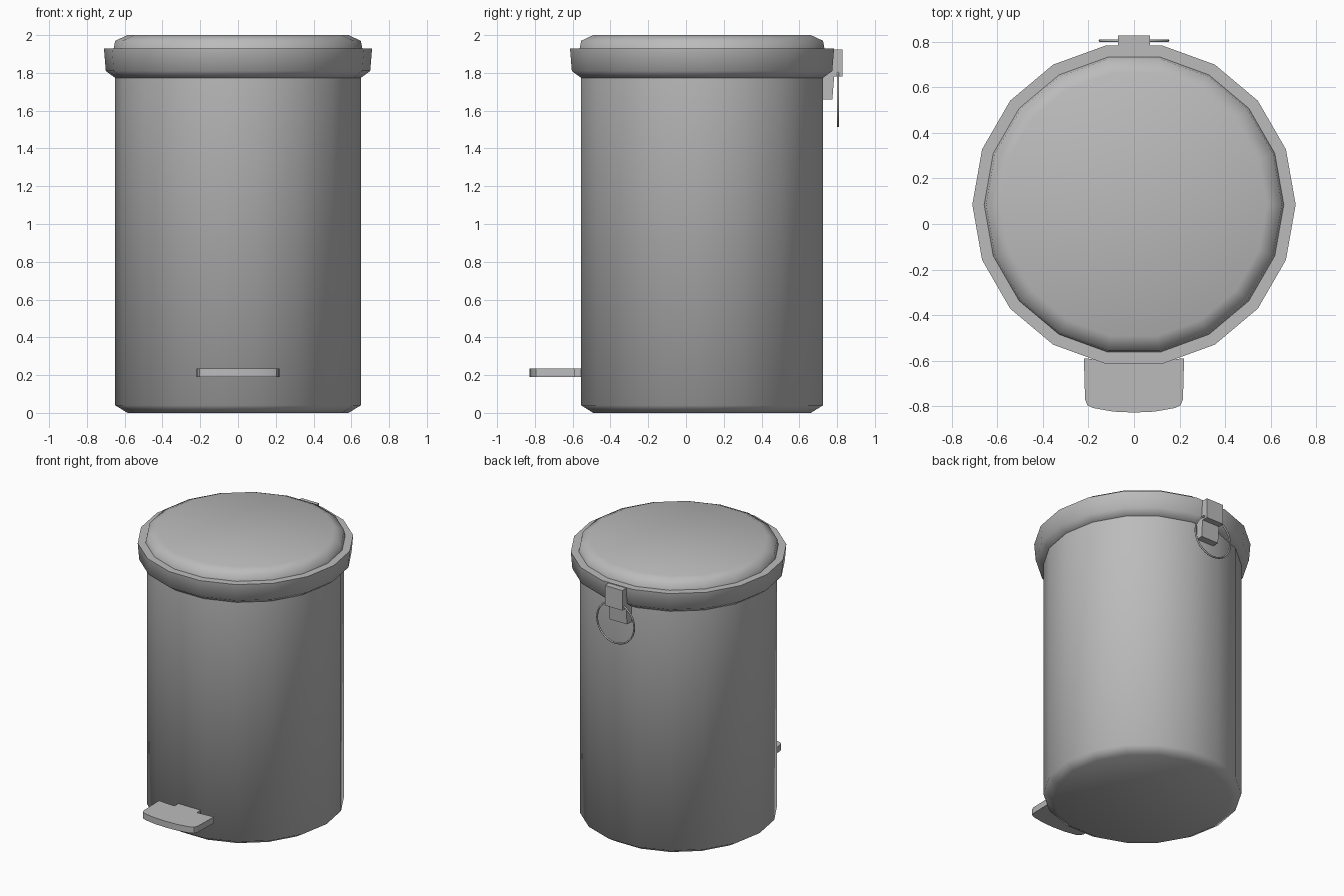
import bpy, bmesh, math
from math import sin, cos, radians

old = bpy.data.objects.get("Cube")
if old:
    bpy.data.objects.remove(old, do_unlink=True)

SIDES = 18
CENTRE_Y = 0.085

grey = bpy.data.materials.new("grey_metal")
grey.use_nodes = True
grey.diffuse_color = (0.5, 0.5, 0.5, 1)
grey.node_tree.nodes["Principled BSDF"].inputs["Base Color"].default_value = (0.5, 0.5, 0.5, 1)


def finish(name, bm, smooth=None):
    bmesh.ops.recalc_face_normals(bm, faces=bm.faces[:])
    mesh = bpy.data.meshes.new(name)
    bm.to_mesh(mesh)
    bm.free()
    mesh.materials.append(grey)
    ob = bpy.data.objects.new(name, mesh)
    bpy.context.collection.objects.link(ob)
    if smooth:
        bpy.ops.object.select_all(action='DESELECT')
        ob.select_set(True)
        bpy.context.view_layer.objects.active = ob
        bpy.ops.object.shade_smooth_by_angle(angle=radians(smooth))
    return ob


def lathe(name, profile):
    """Closed turned solid from (radius, height) points."""
    bm = bmesh.new()
    rings = []
    for r, z in profile:
        angles = [2 * math.pi * i / SIDES for i in range(SIDES)]
        rings.append([bm.verts.new((r * cos(a), CENTRE_Y + r * sin(a), z)) for a in angles])
    for low, high in zip(rings, rings[1:]):
        for i in range(SIDES):
            j = (i + 1) % SIDES
            bm.faces.new((low[i], low[j], high[j], high[i]))
    bm.faces.new(rings[0][::-1])
    bm.faces.new(rings[-1])
    return finish(name, bm, 62)


def prism(name, outline, depth, smooth=None):
    """Extrude a flat outline along a vector."""
    bm = bmesh.new()
    face = bm.faces.new([bm.verts.new(p) for p in outline])
    new = bmesh.ops.extrude_face_region(bm, geom=[face])["geom"]
    bmesh.ops.translate(bm, vec=depth, verts=[v for v in new if isinstance(v, bmesh.types.BMVert)])
    return finish(name, bm, smooth)


# Bin body, collar and lid
lathe("body", [(0.585, 0), (0.65, 0.04), (0.65, 1.79)])
lathe("collar", [(0.645, 1.77), (0.70, 1.81), (0.71, 1.93)])
lathe("lid", [(0.66, 1.92), (0.65, 1.97), (0.585, 2.0)])

# Foot pedal with a bowed front and a narrow arm into the body
half = [(0.09, -0.50), (0.09, -0.60), (0.22, -0.59), (0.215, -0.77),
        (0.205, -0.795), (0.18, -0.808), (0.09, -0.824)]
outline = half + [(0, -0.828)] + [(-x, y) for x, y in reversed(half)]
prism("pedal", [(x, y, 0.19) for x, y in outline], (0, 0, 0.045), 30)

# Hinge blocks at the back
W = 0.07
upper = [(0.74, 1.78), (0.828, 1.78), (0.828, 1.925), (0.74, 1.925)]
lower = [(0.70, 1.66), (0.775, 1.66), (0.785, 1.79), (0.70, 1.79)]
for name, side in (("hinge_upper", upper), ("hinge_lower", lower)):
    prism(name, [(-W, y, z) for y, z in side], (2 * W, 0, 0))

# Carrying ring hanging from the hinge
bpy.ops.mesh.primitive_torus_add(location=(0, 0.805, 1.667), rotation=(radians(90), 0, 0),
                                 major_radius=0.149, minor_radius=0.006,
                                 major_segments=32, minor_segments=8)
ring = bpy.context.object
ring.name = "carry_ring"
ring.data.materials.append(grey)
bpy.ops.object.shade_smooth_by_angle(angle=radians(60))
